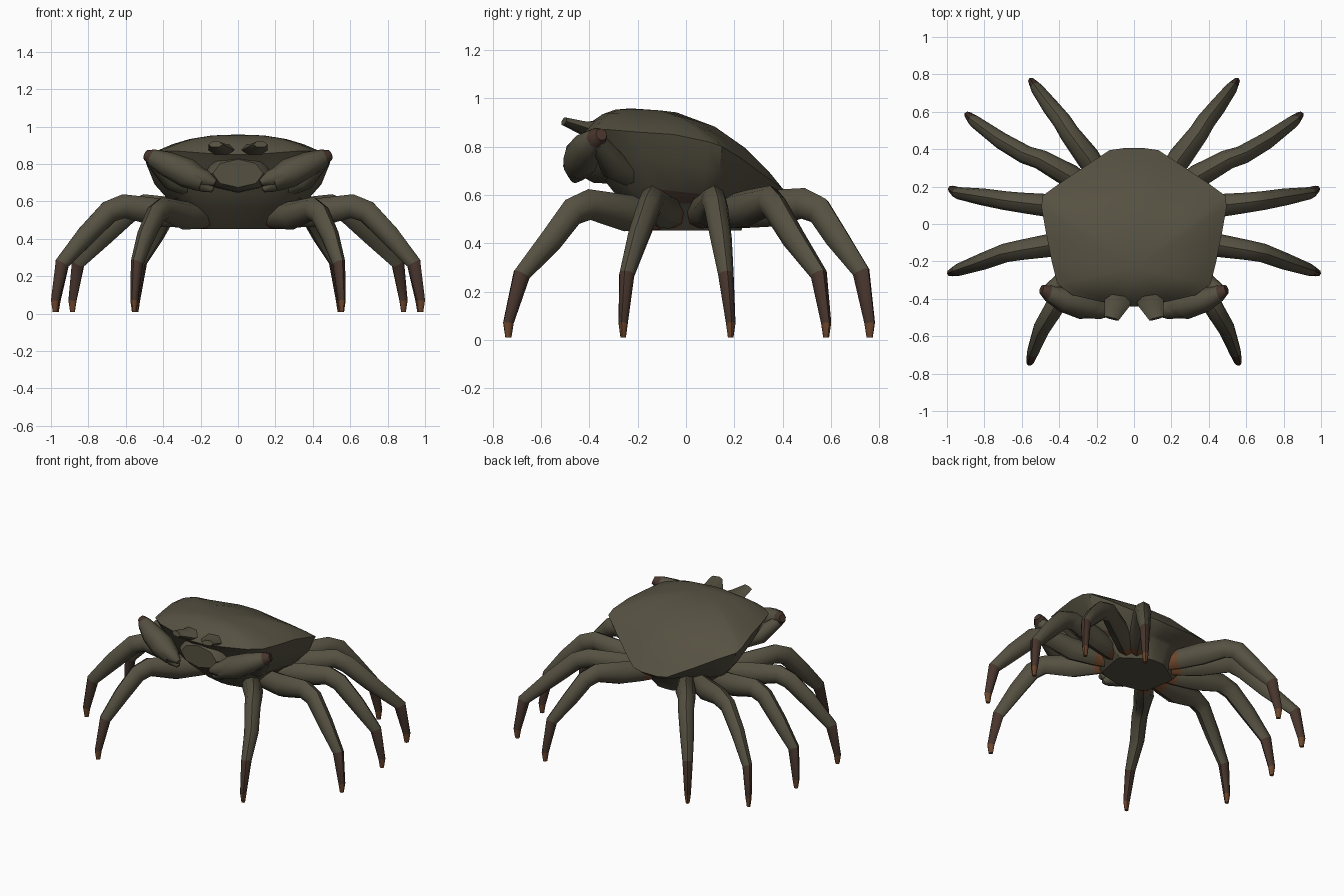
import bpy, bmesh
from math import cos, sin, pi, radians
from mathutils import Vector

cube = bpy.data.objects.get("Cube")
if cube:
    bpy.data.objects.remove(cube)


def material(name, rgb):
    m = bpy.data.materials.new(name)
    m.use_nodes = True
    m.diffuse_color = (*rgb, 1)
    bsdf = m.node_tree.nodes["Principled BSDF"]
    bsdf.inputs["Base Color"].default_value = (*rgb, 1)
    bsdf.inputs["Roughness"].default_value = 0.8
    return m


MATS = [material("olive shell", (0.091, 0.081, 0.053)),
        material("dark brown", (0.064, 0.036, 0.026)),
        material("rust", (0.15, 0.06, 0.025))]
OLIVE, BROWN, RUST = range(3)


def finish(name, bm, angle=50):
    bmesh.ops.recalc_face_normals(bm, faces=bm.faces)
    mesh = bpy.data.meshes.new(name)
    bm.to_mesh(mesh)
    bm.free()
    for m in MATS:
        mesh.materials.append(m)
    ob = bpy.data.objects.new(name, mesh)
    bpy.context.collection.objects.link(ob)
    bpy.ops.object.select_all(action='DESELECT')
    ob.select_set(True)
    bpy.context.view_layer.objects.active = ob
    bpy.ops.object.shade_smooth_by_angle(angle=radians(angle))
    return ob


def bridge(bm, a, b, mat):
    n = len(a)
    faces = [bm.faces.new((a[i], a[(i + 1) % n], b[(i + 1) % n], b[i])) for i in range(n)]
    for f in faces:
        f.material_index = mat
    return faces


def limb(name, path, radii, mats, mirror=1, flat=1.0, sides=8):
    """Tapered tube along a path; one material per segment."""
    pts = [Vector((p[0] * mirror, p[1], p[2])) for p in path]
    run = pts[-1] - pts[0]
    side = Vector((-run.y, run.x, 0)).normalized()
    bm = bmesh.new()
    rings = []
    for i, (p, r) in enumerate(zip(pts, radii)):
        t = Vector()
        if i:
            t += (p - pts[i - 1]).normalized()
        if i < len(pts) - 1:
            t += (pts[i + 1] - p).normalized()
        up = side.cross(t.normalized()).normalized()
        rings.append([bm.verts.new(p + side * (r * flat * cos(2 * pi * k / sides))
                                   + up * (r * sin(2 * pi * k / sides)))
                      for k in range(sides)])
    for a, b, m in zip(rings, rings[1:], mats):
        bridge(bm, a, b, m)
    bm.faces.new(rings[0]).material_index = mats[0]
    bm.faces.new(rings[-1]).material_index = mats[-1]
    return finish(name, bm)


# Carapace: half outline from front to back, as (x, y, rim height)
HALF = [(0.06, -0.44, 0.85), (0.20, -0.41, 0.86), (0.33, -0.38, 0.87),
        (0.41, -0.32, 0.87), (0.44, -0.20, 0.86), (0.47, -0.05, 0.85),
        (0.495, 0.09, 0.82), (0.49, 0.15, 0.80), (0.38, 0.23, 0.75),
        (0.26, 0.31, 0.69), (0.13, 0.395, 0.63), (0.06, 0.405, 0.62)]
rim = [Vector(p) for p in HALF]
rim += [Vector((-p.x, p.y, p.z)) for p in reversed(rim)]
apex = Vector((0, -0.23, 0.958))

bm = bmesh.new()
edge = [bm.verts.new(p) for p in rim]
prev = edge
for t in (0.1, 0.25, 0.45, 0.7):
    rise = 1 - (1 - t) ** 2.5
    ring = []
    for p in rim:
        q = p.lerp(apex, t)
        q.z = p.z + (apex.z - p.z) * rise
        ring.append(bm.verts.new(q))
    bridge(bm, prev, ring, OLIVE)
    prev = ring
top = bm.verts.new(apex)
for i, v in enumerate(prev):
    bm.faces.new((v, prev[(i + 1) % len(prev)], top))

# Underside: hollow below the rim, then a belly narrowing to a flat plate
prev = edge
for scale, base, slope, shift in ((0.91, 0.72, -0.19, 0), (0.74, 0.61, -0.08, 0),
                                  (0.64, 0.565, 0.0, 0.02), (0.44, 0.452, 0.0, 0.05)):
    ring = [bm.verts.new((p.x * scale, p.y * scale + shift,
                          min(base + slope * p.y, p.z - 0.03))) for p in rim]
    faces = bridge(bm, prev, ring, OLIVE)
    if scale == 0.64:
        # Brown seam along the flanks above the legs
        for f in faces:
            c = f.calc_center_median()
            if abs(c.x) > 0.2 and c.y > -0.1:
                f.material_index = BROWN
    prev = ring
bm.faces.new(prev)
finish("carapace", bm, 40)

# Mouth block between the claws
limb("mouth", [(0, -0.2, 0.74), (0, -0.38, 0.75), (0, -0.43, 0.75)],
     [0.10, 0.10, 0.075], [OLIVE] * 2, flat=1.8)

# Legs: root, thigh, knee, outer knee, shin, ankle, claw
LEGS = {
    "front": [(0.13, -0.06, 0.52), (0.29, -0.25, 0.525), (0.40, -0.40, 0.56),
              (0.44, -0.47, 0.53), (0.495, -0.56, 0.41), (0.54, -0.68, 0.27),
              (0.555, -0.735, 0.07)],
    "second": [(0.17, -0.04, 0.52), (0.42, -0.11, 0.54), (0.61, -0.14, 0.575),
               (0.69, -0.155, 0.545), (0.81, -0.20, 0.42), (0.94, -0.245, 0.27),
               (0.977, -0.26, 0.07)],
    "third": [(0.17, 0.04, 0.52), (0.42, 0.095, 0.54), (0.61, 0.115, 0.575),
              (0.69, 0.125, 0.545), (0.81, 0.145, 0.42), (0.94, 0.165, 0.27),
              (0.972, 0.185, 0.07)],
    "fourth": [(0.15, 0.12, 0.52), (0.34, 0.255, 0.545), (0.50, 0.345, 0.575),
               (0.58, 0.37, 0.545), (0.71, 0.445, 0.42), (0.855, 0.55, 0.27),
               (0.885, 0.58, 0.07)],
    "back": [(0.11, 0.15, 0.52), (0.25, 0.36, 0.545), (0.345, 0.485, 0.565),
             (0.385, 0.55, 0.535), (0.445, 0.625, 0.42), (0.52, 0.725, 0.28),
             (0.545, 0.76, 0.07)],
}
RADII = [0.055, 0.068, 0.076, 0.064, 0.060, 0.054, 0.039, 0.024, 0.014]
LEG_MATS = [RUST] + [OLIVE] * 5 + [BROWN, RUST]

for s, label in ((1, "left"), (-1, "right")):
    for name, path in LEGS.items():
        # Rust coloured hip, then the leg down to a blunt tip on the ground
        hip = Vector(path[0]).lerp(Vector(path[1]), 0.42)
        tip = (path[-1][0], path[-1][1], 0.01)
        limb(f"{label}_{name}_leg", [path[0], hip, *path[1:], tip],
             RADII, LEG_MATS, s, flat=0.84)

    # Folded claw arm, forearm with brown elbow, and two blunt fingers
    limb(f"{label}_claw_arm", [(0.22, -0.18, 0.66), (0.36, -0.30, 0.72), (0.46, -0.36, 0.82)],
         [0.05, 0.06, 0.035], [OLIVE] * 2, s)
    limb(f"{label}_claw", [(0.495, -0.35, 0.85), (0.46, -0.37, 0.835), (0.38, -0.405, 0.80),
                           (0.27, -0.435, 0.75), (0.18, -0.455, 0.705)],
         [0.026, 0.046, 0.068, 0.08, 0.055], [BROWN] + [OLIVE] * 3, s, flat=0.95)
    limb(f"{label}_upper_finger", [(0.23, -0.45, 0.74), (0.17, -0.465, 0.72), (0.12, -0.475, 0.70)],
         [0.055, 0.045, 0.016], [OLIVE] * 2, s)
    limb(f"{label}_lower_finger", [(0.23, -0.44, 0.71), (0.17, -0.455, 0.685), (0.135, -0.46, 0.66)],
         [0.05, 0.038, 0.014], [OLIVE] * 2, s)
    # Broad upturned horn blended into the front of the shell
    limb(f"{label}_brow_horn", [(0.07, -0.31, 0.88), (0.09, -0.42, 0.875), (0.12, -0.505, 0.905)],
         [0.035, 0.032, 0.018], [OLIVE] * 2, s, flat=2.2, sides=6)
